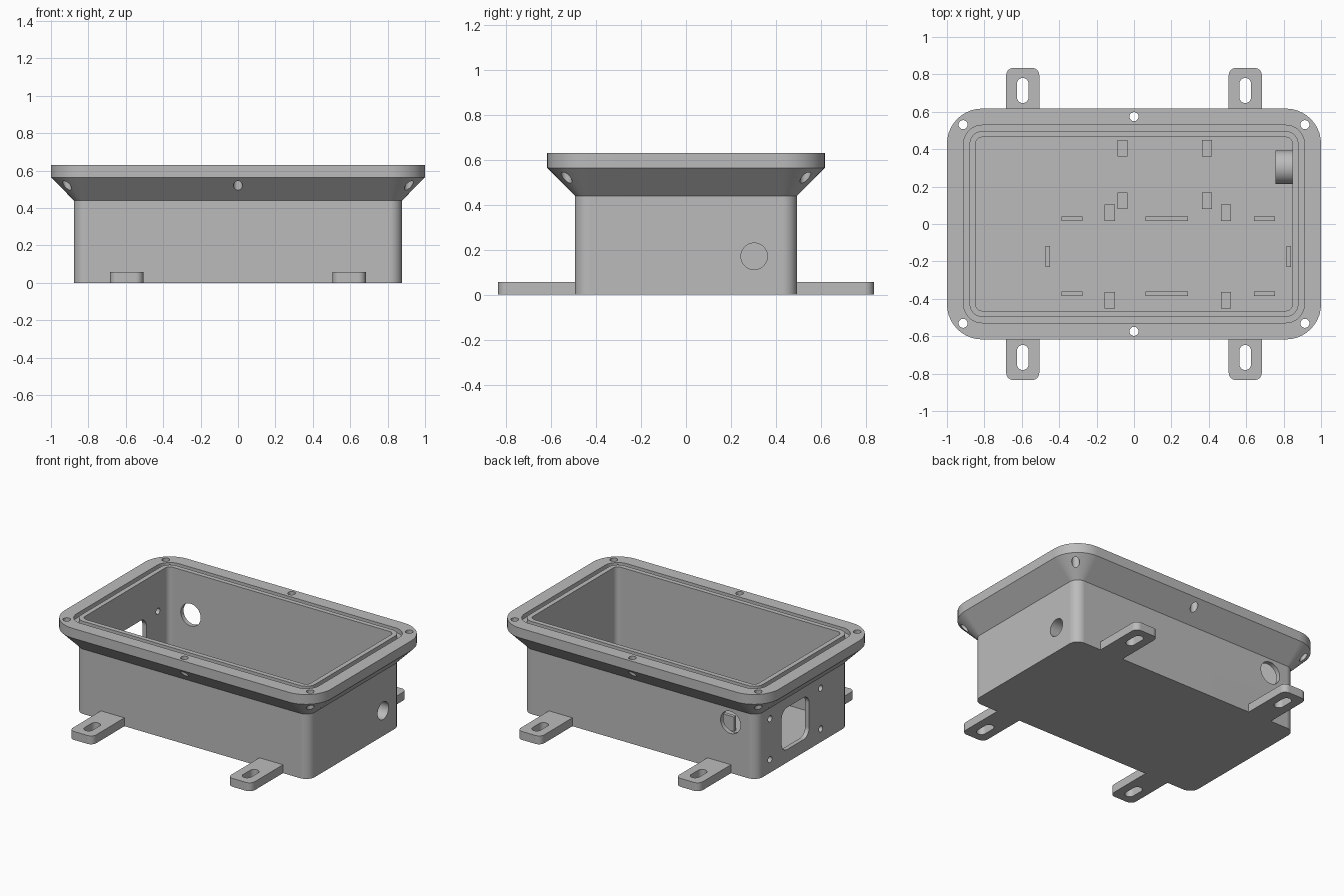
import bpy, bmesh, math
from mathutils import Vector

if "Cube" in bpy.data.objects:
    bpy.data.objects.remove(bpy.data.objects["Cube"])

grey = bpy.data.materials.new("light grey plastic")
grey.use_nodes = True
grey.diffuse_color = (0.5, 0.5, 0.5, 1)
grey.node_tree.nodes["Principled BSDF"].inputs["Base Color"].default_value = (0.5, 0.5, 0.5, 1)

WALL_X, WALL_Y, WALL_R = 0.877, 0.494, 0.065
FLOOR = 0.03
parts = []


def rounded_rect(hx, hy, r, n=10):
    pts = []
    for i, (sx, sy) in enumerate([(1, 1), (-1, 1), (-1, -1), (1, -1)]):
        for k in range(n + 1):
            a = math.pi / 2 * (i + k / n)
            pts.append((sx * (hx - r) + r * math.cos(a), sy * (hy - r) + r * math.sin(a)))
    return pts


def loft(bm, rings):
    """Bridge matching rings of points and cap both ends."""
    loops = [[bm.verts.new(p) for p in ring] for ring in rings]
    n = len(loops[0])
    for a, b in zip(loops, loops[1:]):
        for i in range(n):
            j = (i + 1) % n
            bm.faces.new((a[i], a[j], b[j], b[i]))
    bm.faces.new(loops[0][::-1])
    bm.faces.new(loops[-1])


def prism(bm, centre, axis, size, radius, depth):
    """Rounded prism along an axis, centred on a point."""
    place = {"x": lambda u, v, w: (w, u, v),
             "y": lambda u, v, w: (u, w, v),
             "z": lambda u, v, w: (u, v, w)}[axis]
    outline = rounded_rect(size[0] / 2, size[1] / 2, radius)
    loft(bm, [[Vector(place(u, v, w)) + Vector(centre) for u, v in outline]
              for w in (-depth / 2, depth / 2)])


def box(bm, centre, size):
    verts = bmesh.ops.create_cube(bm, size=1)["verts"]
    for v in verts:
        v.co = Vector(centre) + v.co * Vector(size)
    return verts


def finish(bm, name):
    bmesh.ops.remove_doubles(bm, verts=bm.verts, dist=1e-5)
    bmesh.ops.recalc_face_normals(bm, faces=bm.faces)
    mesh = bpy.data.meshes.new(name)
    bm.to_mesh(mesh)
    bm.free()
    mesh.materials.append(grey)
    obj = bpy.data.objects.new(name, mesh)
    bpy.context.collection.objects.link(obj)
    parts.append(obj)
    return obj


# Housing: outer wall, sloped flange, seal groove, cavity
profile = [(0, 0), (0, 0.44), (0.123, 0.564), (0.123, 0.63), (0.034, 0.63), (0.034, 0.6),
           (0.002, 0.6), (0.002, 0.63), (-0.03, 0.63), (-0.03, FLOOR)]
bm = bmesh.new()
loft(bm, [[(x, y, z) for x, y in rounded_rect(WALL_X + o, WALL_Y + o, WALL_R + o)]
          for o, z in profile])
housing = finish(bm, "housing")

# Mounting tabs
tabs = []
for side, sy in (("back", 1), ("front", -1)):
    for hand, sx in (("left", 1), ("right", -1)):
        bm = bmesh.new()
        box(bm, (sx * 0.595, sy * 0.66, 0.0285), (0.177, 0.35, 0.057))
        ends = [e for e in bm.edges
                if all(v.co.y * sy > 0.8 for v in e.verts)
                and abs(e.verts[0].co.z - e.verts[1].co.z) > 0.01]
        bmesh.ops.bevel(bm, geom=ends, offset=0.04, segments=8, profile=0.5, affect="EDGES")
        tabs.append(finish(bm, f"{side}_{hand}_mounting_tab"))

# Cable boss on the inside of the end wall
bm = bmesh.new()
prism(bm, (0.803, 0.303, 0.171), "x", (0.18, 0.18), 0.09, 0.094)
boss = finish(bm, "cable_boss")

# Cutters: screw holes, slots, window and cable holes
bm = bmesh.new()
for sy in (1, -1):
    prism(bm, (0, sy * 0.574, 0.55), "z", (0.048, 0.048), 0.024, 0.3)
    for sx in (1, -1):
        prism(bm, (sx * 0.914, sy * 0.531, 0.55), "z", (0.048, 0.048), 0.024, 0.3)
        prism(bm, (sx * 0.595, sy * 0.714, 0.03), "z", (0.062, 0.134), 0.031, 0.2)
        prism(bm, (-0.86, 0.08 + sy * 0.272, 0.228 + sx * 0.138), "x", (0.042, 0.042), 0.021, 0.1)
prism(bm, (-0.86, 0.08, 0.23), "x", (0.295, 0.285), 0.06, 0.1)
prism(bm, (-0.68, 0.48, 0.343), "y", (0.15, 0.15), 0.075, 0.1)
prism(bm, (0.82, 0.303, 0.171), "x", (0.118, 0.118), 0.059, 0.3)
cutter = finish(bm, "hole_cutter")
cutter.hide_render = True
parts.remove(cutter)

for obj in [housing, boss] + tabs:
    mod = obj.modifiers.new("holes", "BOOLEAN")
    mod.operation, mod.solver, mod.object = "DIFFERENCE", "EXACT", cutter
bpy.context.view_layer.update()
graph = bpy.context.evaluated_depsgraph_get()
for obj in [housing, boss] + tabs:
    cut = bpy.data.meshes.new_from_object(obj.evaluated_get(graph))
    obj.modifiers.clear()
    obj.data = cut
bpy.data.objects.remove(cutter)

# Board fence: thin clips around the circuit board
bm = bmesh.new()
clip_h = 0.1
zc = FLOOR + clip_h / 2 - 0.002
for y in (0.028, -0.373):
    for x, w in ((-0.331, 0.113), (0.175, 0.225), (0.698, 0.113)):
        box(bm, (x, y, zc), (w, 0.024, clip_h))
for x in (-0.46, 0.827):
    box(bm, (x, -0.174, zc), (0.024, 0.113, clip_h))
finish(bm, "board_clips")

# Support blocks on the floor
bm = bmesh.new()
post_h = 0.06
zc = FLOOR + post_h / 2 - 0.002
for xs, ys in (((-0.061, 0.39), (0.405, 0.124)), ((-0.13, 0.492), (0.06, -0.408))):
    for x in xs:
        for y in ys:
            box(bm, (x, y, zc), (0.055, 0.088, post_h))
finish(bm, "support_blocks")

# Smooth the rounded surfaces, keep edges sharp
bpy.ops.object.select_all(action="DESELECT")
for obj in parts:
    obj.select_set(True)
bpy.context.view_layer.objects.active = housing
bpy.ops.object.shade_smooth_by_angle(angle=math.radians(30))
for obj in parts:
    mod = obj.modifiers.new("flat_normals", "WEIGHTED_NORMAL")
    mod.keep_sharp = True
